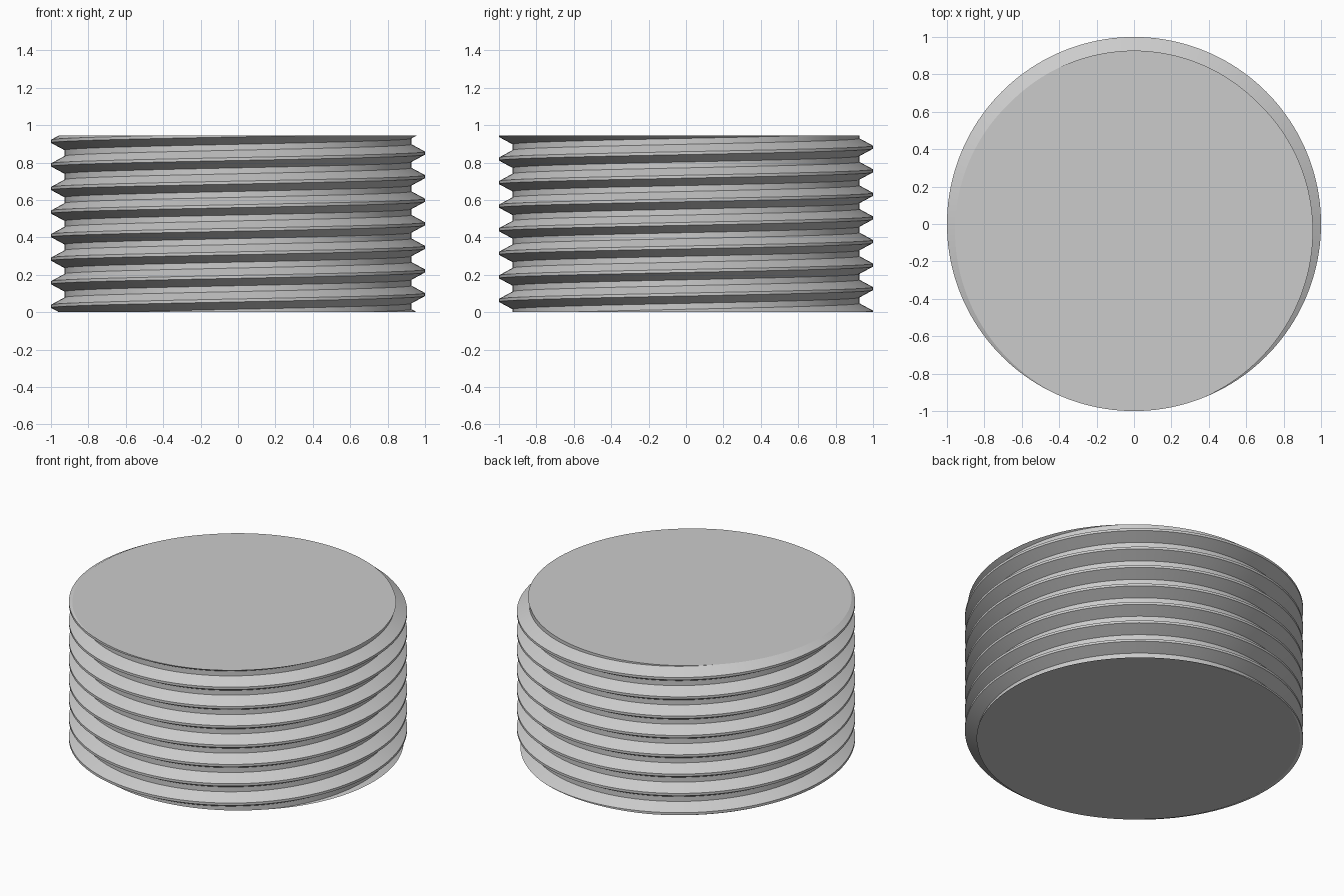
import bpy, bmesh, math

if "Cube" in bpy.data.objects:
    bpy.data.objects.remove(bpy.data.objects["Cube"])

PITCH = 0.126
HEIGHT = 7.5 * PITCH
CREST, ROOT = 1.0, 0.927
SEGS = 160            # segments per turn
TURNS = 11

# Thread profile over one pitch: (radius, height offset from crest centre / pitch)
PROFILE = [(CREST, -1 / 16), (CREST, 1 / 16), (ROOT, 3 / 8), (ROOT, 5 / 8)]

grey = bpy.data.materials.new("light grey")
grey.diffuse_color = (0.6, 0.6, 0.6, 1)
grey.use_nodes = True
grey.node_tree.nodes["Principled BSDF"].inputs["Base Color"].default_value = grey.diffuse_color

bm = bmesh.new()

# Sweep the profile along a right-handed helix; crest passes z = 0 at the back
rows = []
for i in range(TURNS * SEGS):
    a = math.pi / 2 + 2 * math.pi * i / SEGS
    z0 = PITCH * (i / SEGS - 2)
    rows.append([bm.verts.new((r * math.cos(a), r * math.sin(a), z0 + dz * PITCH))
                 for r, dz in PROFILE])

# Join neighbouring rows, and each turn to the turn above it
for i in range(len(rows) - SEGS - 1):
    a = rows[i] + [rows[i + SEGS][0]]
    b = rows[i + 1] + [rows[i + SEGS + 1][0]]
    for k in range(4):
        bm.faces.new((a[k], b[k], b[k + 1], a[k + 1]))

# Trim flat at both ends and close with caps
for z, side in ((0, -1), (HEIGHT, 1)):
    cut = bmesh.ops.bisect_plane(
        bm, geom=bm.verts[:] + bm.edges[:] + bm.faces[:], dist=1e-6,
        plane_co=(0, 0, z), plane_no=(0, 0, side), clear_outer=True)
    rim = {v for v in bm.verts if abs(v.co.z - z) < 1e-5}
    ring = sorted(rim, key=lambda v: math.atan2(v.co.y, v.co.x))
    centre = bm.verts.new((0, 0, z))
    for p, q in zip(ring, ring[1:] + ring[:1]):
        bm.faces.new((centre, p, q) if side > 0 else (centre, q, p))

bmesh.ops.delete(bm, geom=[v for v in bm.verts if not v.link_faces], context='VERTS')
bmesh.ops.recalc_face_normals(bm, faces=bm.faces)

mesh = bpy.data.meshes.new("threaded_plug")
bm.to_mesh(mesh)
bm.free()
mesh.materials.append(grey)
plug = bpy.data.objects.new("threaded_plug", mesh)
bpy.context.collection.objects.link(plug)

# Smooth around the thread, crisp along its ridges
bpy.context.view_layer.objects.active = plug
plug.select_set(True)
bpy.ops.object.shade_smooth_by_angle(angle=math.radians(25))
